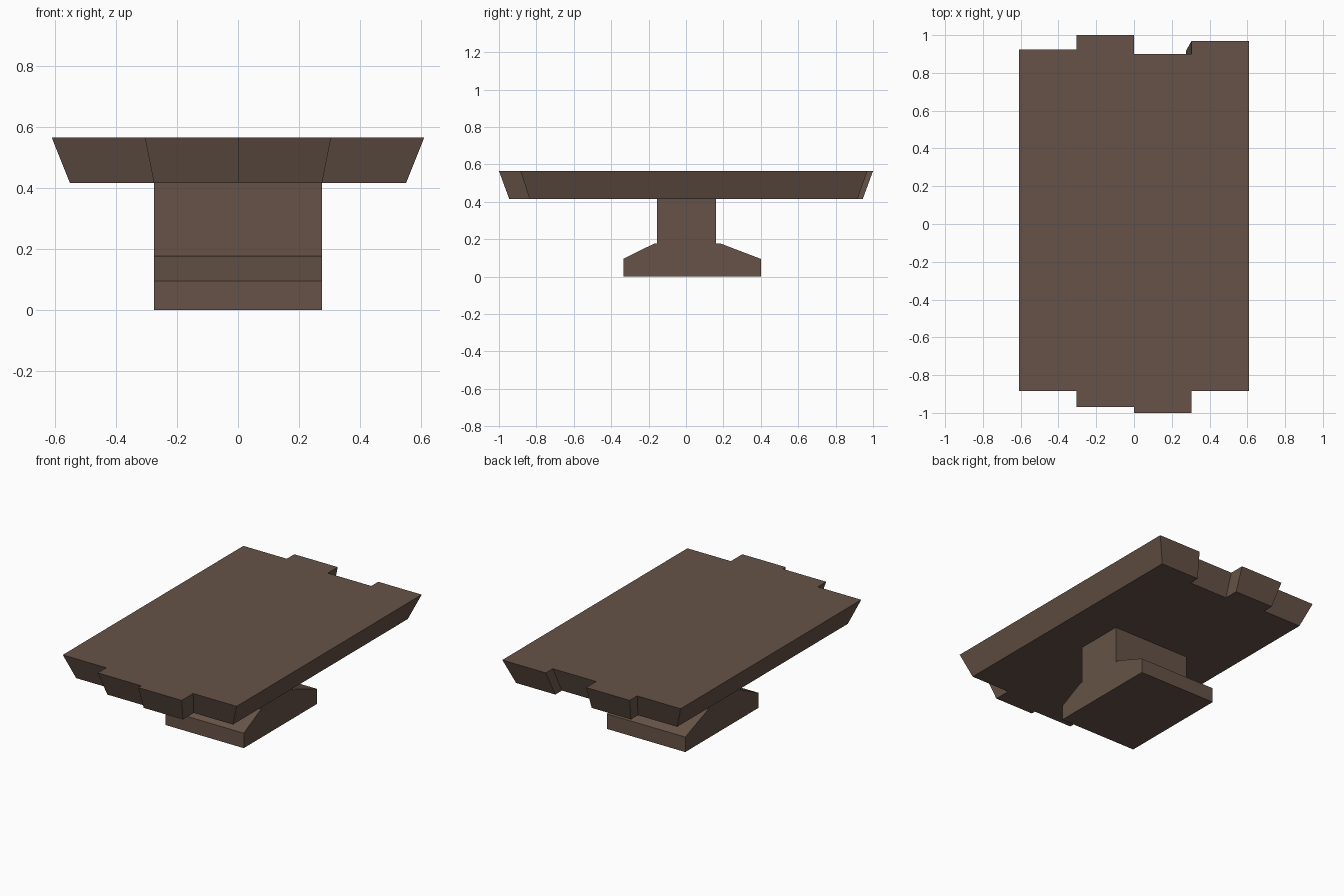
import bpy
import bmesh

if "Cube" in bpy.data.objects:
    bpy.data.objects.remove(bpy.data.objects["Cube"])

wood = bpy.data.materials.new("brown wood")
wood.diffuse_color = (0.132, 0.086, 0.063, 1)
wood.use_nodes = True
wood.node_tree.nodes["Principled BSDF"].inputs["Base Color"].default_value = wood.diffuse_color


def loft(name, bottom, top):
    """Solid between two matching outlines (lists of 3D points)."""
    bm = bmesh.new()
    a = [bm.verts.new(p) for p in bottom]
    b = [bm.verts.new(p) for p in top]
    bm.faces.new(a[::-1])
    bm.faces.new(b)
    n = len(a)
    for i in range(n):
        j = (i + 1) % n
        bm.faces.new((a[i], a[j], b[j], b[i]))
    bmesh.ops.recalc_face_normals(bm, faces=bm.faces)
    mesh = bpy.data.meshes.new(name)
    bm.to_mesh(mesh)
    bm.free()
    mesh.materials.append(wood)
    obj = bpy.data.objects.new(name, mesh)
    bpy.context.collection.objects.link(obj)
    return obj


# Table top: four planks of uneven length, tapering towards the underside
width = 0.305
planks = [(-0.885, 0.925), (-0.97, 1.0), (-1.0, 0.90), (-0.885, 0.97)]
front, back = [], []
for i, (y0, y1) in enumerate(planks):
    x0, x1 = (i - 2) * width, (i - 1) * width
    front += [(x0, y0), (x1, y0)]
    back += [(x0, y1), (x1, y1)]
outline = front + back[::-1]
loft("table_top",
     [(x * 0.902, y * 0.945, 0.415) for x, y in outline],
     [(x, y, 0.565) for x, y in outline])

# Pedestal: side profile with sloped foot, extruded across x
profile = [(-0.335, 0), (0.40, 0), (0.40, 0.095), (0.185, 0.177),
           (0.16, 0.177), (0.16, 0.415), (-0.155, 0.415),
           (-0.155, 0.177), (-0.17, 0.177), (-0.335, 0.095)]
loft("pedestal",
     [(-0.275, y, z) for y, z in profile],
     [(0.275, y, z) for y, z in profile])
